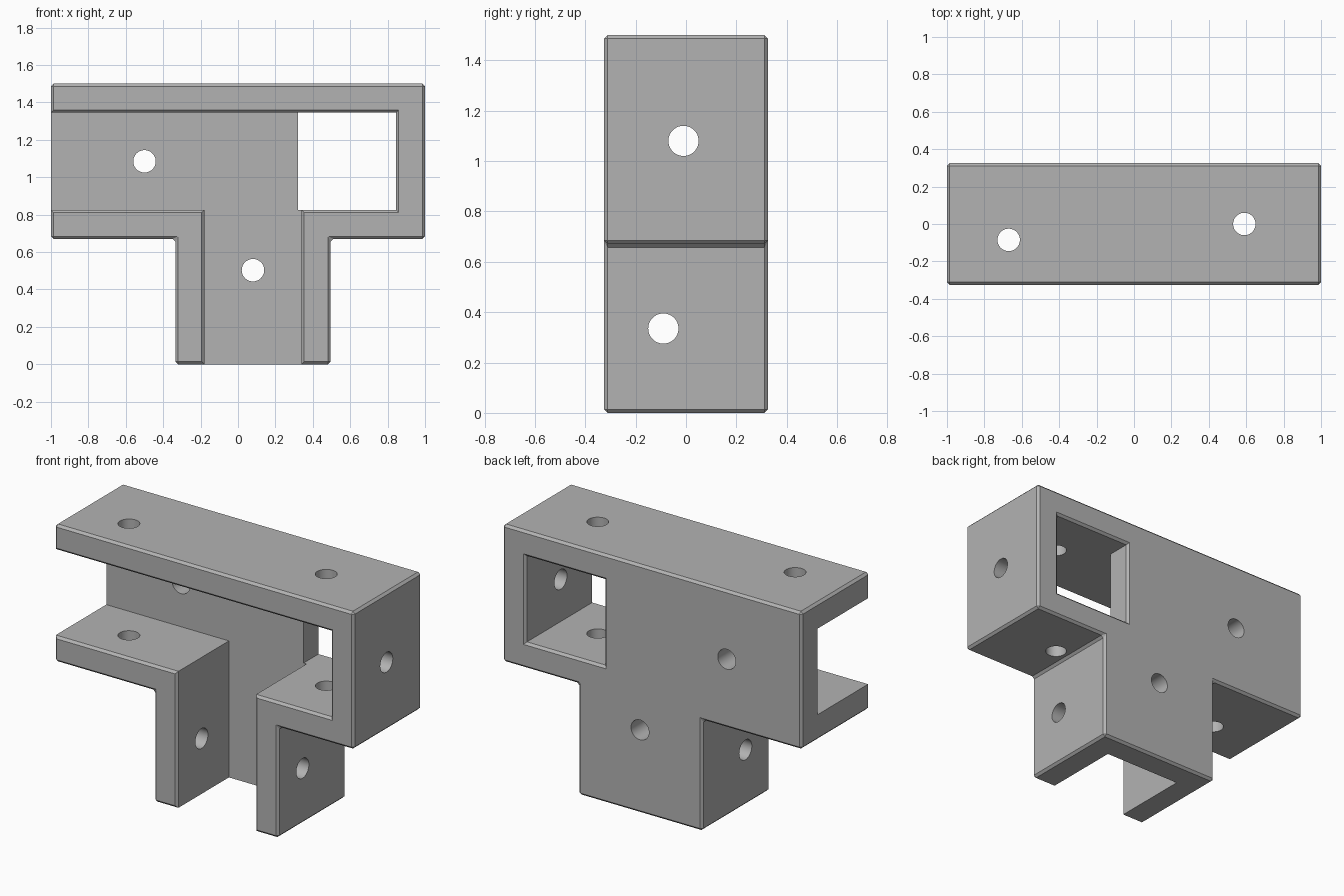
import bpy
import bmesh
from math import radians
from mathutils import Matrix

if "Cube" in bpy.data.objects:
    bpy.data.objects.remove(bpy.data.objects["Cube"], do_unlink=True)

HALF_DEPTH = 0.325
TOP = 1.5
ARM_BOTTOM = 0.67
STEM_X = 0.08
STEM_HALF = 0.415
WALL = 0.155
BEVEL = 0.014
HOLE = 0.06
CAVITY_BACK = HALF_DEPTH - WALL

grey = bpy.data.materials.new("bracket_grey")
grey.use_nodes = True
grey.diffuse_color = (0.45, 0.45, 0.45, 1)
grey.node_tree.nodes["Principled BSDF"].inputs["Base Color"].default_value = grey.diffuse_color


def add_object(name, bm):
    bmesh.ops.recalc_face_normals(bm, faces=bm.faces)
    mesh = bpy.data.meshes.new(name)
    bm.to_mesh(mesh)
    bm.free()
    mesh.materials.append(grey)
    obj = bpy.data.objects.new(name, mesh)
    bpy.context.collection.objects.link(obj)
    return obj


def loft(name, front, y_front, back, y_back):
    """Solid between two matching x-z outlines."""
    bm = bmesh.new()
    a = [bm.verts.new((x, y_front, z)) for x, z in front]
    b = [bm.verts.new((x, y_back, z)) for x, z in back]
    bm.faces.new(a)
    bm.faces.new(b)
    for i in range(len(a)):
        j = (i + 1) % len(a)
        bm.faces.new((a[i], a[j], b[j], b[i]))
    return add_object(name, bm)


def tee(left, right, top, arm, stem_half, bottom):
    """T outline of the arm with its stem."""
    s0, s1 = STEM_X - stem_half, STEM_X + stem_half
    return [(left, top), (right, top), (right, arm), (s1, arm),
            (s1, bottom), (s0, bottom), (s0, arm), (left, arm)]


def rod(name, centre, axis, length):
    """Round hole cutter along one axis."""
    turn = {"X": Matrix.Rotation(radians(90), 4, "Y"),
            "Y": Matrix.Rotation(radians(90), 4, "X"),
            "Z": Matrix.Identity(4)}[axis]
    bm = bmesh.new()
    bmesh.ops.create_cone(bm, cap_ends=True, segments=48, radius1=HOLE, radius2=HOLE,
                          depth=length, matrix=Matrix.Translation(centre) @ turn)
    return add_object(name, bm)


def cut(target, cutter):
    mod = target.modifiers.new(cutter.name, "BOOLEAN")
    mod.operation = "DIFFERENCE"
    mod.solver = "EXACT"
    mod.object = cutter
    cutter.hide_render = True
    cutter.hide_set(True)


# Bracket body with chamfered outer edges
outline = tee(-1, 1, TOP, ARM_BOTTOM, STEM_HALF, 0)
bracket = loft("tee_bracket", outline, -HALF_DEPTH, outline, HALF_DEPTH)
chamfer = bracket.modifiers.new("chamfer", "BEVEL")
chamfer.width = BEVEL
chamfer.segments = 1
chamfer.limit_method = "ANGLE"


# Channel open to the front, one end and the bottom, with a chamfered lip
def channel(grow):
    return tee(-2, 1 - WALL + grow, TOP - WALL + grow, ARM_BOTTOM + WALL - grow,
               STEM_HALF - WALL + grow, -1)


inner = channel(0)
cutters = [
    loft("channel_cutter", inner, -1, inner, CAVITY_BACK),
    loft("lip_cutter", channel(3 * BEVEL), -HALF_DEPTH - 2 * BEVEL,
         inner, -HALF_DEPTH + BEVEL),
]


# Window through the back wall, with a chamfered rear rim
def window(grow):
    left, right = 0.32 - grow, 1 - WALL + grow
    low, high = ARM_BOTTOM + WALL - grow, TOP - WALL + grow
    return [(left, low), (right, low), (right, high), (left, high)]


cutters += [
    loft("window_cutter", window(0), 0, window(0), 1),
    loft("window_rim_cutter", window(0), HALF_DEPTH - BEVEL,
         window(3 * BEVEL), HALF_DEPTH + 2 * BEVEL),
]

# Screw holes
cutters += [
    rod("arm_hole_right", (-0.67, -0.085, 1.1), "Z", 2),
    rod("arm_hole_left", (0.59, 0, 1.1), "Z", 2),
    rod("end_hole", (1, -0.01, 1.08), "X", 0.6),
    rod("stem_side_hole", (STEM_X, -0.09, 0.335), "X", 2),
    rod("back_arm_hole", (-0.5, 0.3, 1.085), "Y", 0.6),
    rod("back_stem_hole", (STEM_X, 0.3, 0.503), "Y", 0.6),
]
for cutter in cutters:
    cut(bracket, cutter)

# Bake the cuts, drop the helpers and keep edges crisp
bpy.context.view_layer.update()
baked = bpy.data.meshes.new_from_object(bracket.evaluated_get(bpy.context.evaluated_depsgraph_get()))
bracket.modifiers.clear()
bracket.data = baked
for cutter in cutters:
    bpy.data.objects.remove(cutter, do_unlink=True)
bpy.ops.object.select_all(action="DESELECT")
bracket.select_set(True)
bpy.context.view_layer.objects.active = bracket
bpy.ops.object.shade_smooth_by_angle(angle=radians(30))
